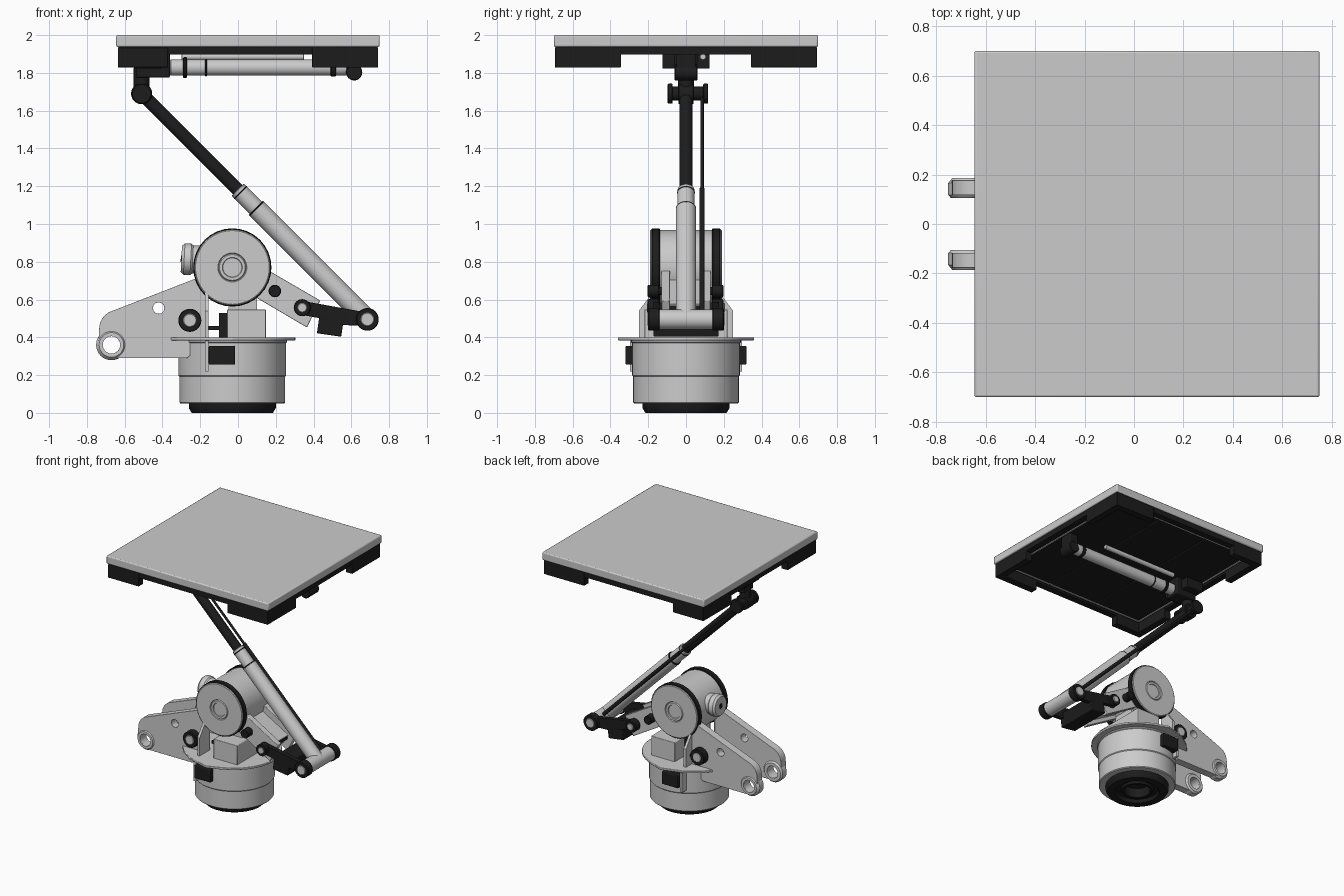
import bpy, bmesh, math
from mathutils import Vector

if "Cube" in bpy.data.objects:
    bpy.data.objects.remove(bpy.data.objects["Cube"])

dark = bpy.data.materials.new("dark")
dark.diffuse_color = (0.012, 0.012, 0.012, 1)
dark.use_nodes = True
dark.node_tree.nodes["Principled BSDF"].inputs["Base Color"].default_value = dark.diffuse_color
CX = -0.03                       # x of the turning axis


def finish(ob, mat=None, bevel=0):
    if mat:
        ob.data.materials.append(mat)
    if bevel:
        m = ob.modifiers.new("bevel", 'BEVEL')
        m.width, m.segments, m.limit_method = bevel, 2, 'ANGLE'
    bpy.ops.object.select_all(action='DESELECT')
    ob.select_set(True)
    bpy.context.view_layer.objects.active = ob
    bpy.ops.object.shade_smooth_by_angle(angle=math.radians(35))
    return ob


def box(name, x, y, z, mat=None, bevel=0, tilt=0):
    c = [(a + b) / 2 for a, b in (x, y, z)]
    bpy.ops.mesh.primitive_cube_add(size=1, location=c)
    ob = bpy.context.object
    ob.name = name
    for v in ob.data.vertices:
        v.co = Vector((v.co.x * (x[1] - x[0]), v.co.y * (y[1] - y[0]), v.co.z * (z[1] - z[0])))
    ob.rotation_euler.y = math.radians(tilt)
    return finish(ob, mat, bevel)


def lathe(name, start, end, profile, mat=None, n=48):
    """Spin (radius, distance) points around the line start -> end."""
    bm = bmesh.new()
    vs = [bm.verts.new((r, 0, d)) for r, d in profile]
    es = [bm.edges.new(p) for p in zip(vs, vs[1:])]
    bmesh.ops.spin(bm, geom=vs + es, axis=(0, 0, 1), cent=(0, 0, 0), steps=n, angle=math.tau)
    bmesh.ops.remove_doubles(bm, verts=bm.verts, dist=1e-5)
    bmesh.ops.recalc_face_normals(bm, faces=bm.faces)
    me = bpy.data.meshes.new(name)
    bm.to_mesh(me)
    bm.free()
    ob = bpy.data.objects.new(name, me)
    bpy.context.collection.objects.link(ob)
    ob.location = start
    ob.rotation_euler = (Vector(end) - Vector(start)).to_track_quat('Z', 'Y').to_euler()
    return finish(ob, mat)


def rod(name, a, b, r, mat=None, n=32, c=0.004):
    d = (Vector(b) - Vector(a)).length
    return lathe(name, a, b, [(0, 0), (r - c, 0), (r, c), (r, d - c), (r - c, d), (0, d)], mat, n)


def pin(name, x, z, y0, y1, r, mat=None):
    return rod(name, (x, y0, z), (x, y1, z), r, mat)


def plate(name, loops, mid, thick, mat=None, bevel=0, flat=False):
    """Extruded outline with holes, standing in xz at y=mid (flat: in xy at z=mid)."""
    cu = bpy.data.curves.new(name, 'CURVE')
    cu.dimensions, cu.fill_mode, cu.extrude = '2D', 'BOTH', thick / 2
    for pts in loops:
        s = cu.splines.new('POLY')
        s.points.add(len(pts) - 1)
        for p, (a, b) in zip(s.points, pts):
            p.co = (a, b, 0, 1)
        s.use_cyclic_u = True
    ob = bpy.data.objects.new(name, cu)
    bpy.context.collection.objects.link(ob)
    if flat:
        ob.location.z = mid
    else:
        ob.location.y, ob.rotation_euler.x = mid, math.pi / 2
    bpy.ops.object.select_all(action='DESELECT')
    ob.select_set(True)
    bpy.context.view_layer.objects.active = ob
    bpy.ops.object.convert(target='MESH')
    ob = bpy.context.object
    bm = bmesh.new()
    bm.from_mesh(ob.data)
    bmesh.ops.remove_doubles(bm, verts=bm.verts, dist=1e-5)
    bm.to_mesh(ob.data)
    bm.free()
    return finish(ob, mat, bevel)


def arc(cx, cz, r, a0, a1, n=24):
    return [(cx + r * math.cos(math.radians(a0 + (a1 - a0) * i / n)),
             cz + r * math.sin(math.radians(a0 + (a1 - a0) * i / n))) for i in range(n + 1)]


def hole(cx, cz, r):
    return arc(cx, cz, r, 0, 345, 23)


# panel top and its dark tray
box("panel_top", (-0.645, 0.75), (-0.7, 0.7), (1.938, 2.0), None, 0.008)
for i in range(3):
    x = -0.6 + i * 0.437
    box("tray_panel", (x, x + 0.43), (-0.66, 0.66), (1.912, 1.94), dark, 0.004)
for s in (-1, 1):
    box("tray_rim_side", (-0.632, 0.738), sorted((s * 0.64, s * 0.69)), (1.897, 1.94), dark)
    box("trim_side", (-0.57, 0.67), sorted((s * 0.615, s * 0.625)), (1.907, 1.914))
for x in (-0.632, 0.688):
    box("tray_rim_end", (x, x + 0.05), (-0.64, 0.64), (1.897, 1.94), dark)
for x in (-0.57, 0.66):
    box("trim_end", (x, x + 0.01), (-0.62, 0.62), (1.907, 1.914))
# L shaped corner blocks
for x, sx, length in ((-0.635, 1, 0.265), (0.741, -1, 0.35)):
    for s in (-1, 1):
        y, t = s * 0.693, 0.055
        L = [(x, y), (x + sx * length, y), (x + sx * length, y - s * t), (x + sx * t, y - s * t),
             (x + sx * t, y - s * 0.35), (x, y - s * 0.35)]
        plate("corner_block", [L], 1.882, 0.105, dark, 0.004, True)

# tilt cylinder below the panel
rod("tilt_cylinder", (-0.36, 0, 1.828), (0.58, 0, 1.828), 0.043)
for x, w, r in ((-0.175, 0.012, 0.046), (0.49, 0.03, 0.047), (-0.29, 0.02, 0.055)):
    rod("tilt_collar", (x, 0, 1.828), (x + w, 0, 1.828), r, dark)
rod("tilt_guide_rod", (-0.3, 0.09, 1.885), (0.35, 0.09, 1.885), 0.018)
pin("tilt_end_pivot", 0.615, 1.803, -0.06, 0.06, 0.043, dark)
box("tilt_end_lug", (0.575, 0.65), (-0.05, 0.05), (1.81, 1.915), dark, 0.006)
box("head_bracket", (-0.54, -0.36), (-0.06, 0.06), (1.775, 1.915), dark, 0.008)
box("head_bracket_plate", (-0.55, -0.4), (-0.125, 0.125), (1.822, 1.9), dark, 0.006)
rod("head_neck", (-0.51, 0, 1.68), (-0.51, 0, 1.83), 0.042, dark)
pin("elbow_pivot", -0.51, 1.69, -0.085, 0.1, 0.037, dark)
pin("elbow_hub", -0.51, 1.69, -0.04, 0.04, 0.056, dark)
for y in (-0.085, 0.103):
    pin("elbow_cap", -0.51, 1.69, y - 0.012, y + 0.014, 0.053, dark)

# telescopic arm: dark inner tube, grey sleeve and outer tube
P, Q = Vector((-0.51, 0, 1.69)), Vector((0.685, 0, 0.495))
at = lambda t, y=0: P.lerp(Q, t) + Vector((0, y, 0))
rod("arm_inner", at(0), at(0.5), 0.035, dark)
rod("arm_sleeve", at(0.425), at(0.52), 0.045)
rod("arm_outer", at(0.508), at(1), 0.053)
for t, r in ((0.435, 0.047), (0.506, 0.054)):
    rod("arm_ring", at(t), at(t + 0.006), r, dark)
rod("side_rod", at(0, 0.085), at(0.5, 0.085), 0.009, dark, 16)
rod("side_rod_sleeve", at(0.42, 0.085), at(0.98, 0.085), 0.014, dark, 16)

# lower arm joint and linkage
pin("lower_joint", 0.685, 0.495, -0.15, 0.15, 0.053)
for s in (-1, 1):
    y = s * 0.17
    pin("lower_joint_collar", 0.685, 0.495, y - 0.03, y + 0.03, 0.06, dark)
    pin("lower_joint_cap", 0.685, 0.495, y - 0.034, y + 0.034, 0.036)
    plate("dark_link", [[(0.33, 0.595), (0.69, 0.53), (0.68, 0.46), (0.56, 0.465), (0.44, 0.5), (0.33, 0.52)]],
          s * 0.155, 0.035, dark, 0.004)
    plate("grey_link", [[(0.16, 0.755), (0.435, 0.595), (0.365, 0.452), (0.08, 0.62)]],
          s * 0.108, 0.045, None, 0.004)
    for x, z, r in ((0.34, 0.557, 0.045), (0.195, 0.645, 0.033)):
        pin("link_pivot", x, z, y - 0.033, y + 0.028, r, dark)
    pin("link_pivot_cap", 0.34, 0.557, y - 0.036, y + 0.036, 0.026)
box("link_web", (0.1, 0.37), (-0.09, 0.09), (0.57, 0.65), None, 0, 30)
pin("link_shaft", 0.34, 0.557, -0.15, 0.15, 0.028, dark)
pin("link_rear_shaft", 0.195, 0.645, -0.15, 0.15, 0.022, dark)
box("link_block", (0.425, 0.555), (-0.172, 0.172), (0.412, 0.522), dark, 0.005, 8)

# drum with dark rims and ringed end caps
pin("drum", CX, 0.77, -0.15, 0.15, 0.197)
for s in (-1, 1):
    pin("drum_rim", CX, 0.77, s * 0.16 - 0.022, s * 0.16 + 0.022, 0.207, dark)
    lathe("drum_cap", (CX, s * 0.15, 0.77), (CX, s, 0.77),
          [(0, 0), (0.2, 0), (0.2, 0.036), (0.195, 0.04), (0.077, 0.04), (0.073, 0.034), (0.068, 0.04),
           (0.053, 0.04), (0.05, 0.034), (0, 0.034)])
lathe("round_cap", (-0.2, 0, 0.81), (-0.4, 0, 0.82),
      [(0, 0), (0.075, 0), (0.075, 0.04), (0.083, 0.05), (0.083, 0.085), (0.07, 0.1), (0, 0.1)])
rod("round_cap_centre", (-0.285, 0, 0.814), (-0.303, 0, 0.815), 0.02, dark)

# rear bracket: two cheeks with eyes, holes and rollers
for s in (-1, 1):
    outline = ([(-0.165, 0.73), (-0.24, 0.705)] + arc(-0.635, 0.445, 0.1, 105, 180, 8)
               + arc(-0.67, 0.36, 0.07, 170, 270, 10) + [(-0.27, 0.29), (-0.165, 0.38)])
    plate("rear_cheek", [outline, hole(-0.42, 0.555, 0.03), hole(-0.67, 0.36, 0.046)], s * 0.147, 0.06, None, 0.006)
    lathe("rear_eye", (-0.67, s * 0.105, 0.36), (-0.67, s, 0.36),
          [(0.046, 0), (0.07, 0), (0.081, 0.012), (0.081, 0.06), (0.065, 0.08), (0.046, 0.08), (0.046, 0)])
    pin("roller", -0.255, 0.49, s * 0.19 - 0.04, s * 0.19 + 0.04, 0.061, dark)
    pin("roller_cap", -0.255, 0.49, s * 0.19 - 0.044, s * 0.19 + 0.044, 0.036)
    # cross gussets, base side boxes
    g = plate("gusset", [[(s * 0.12, 0.7), (s * 0.185, 0.7), (s * 0.19, 0.62), (s * 0.25, 0.54), (s * 0.25, 0.4),
                          (s * 0.297, 0.38), (s * 0.297, 0.22), (s * 0.12, 0.22)]], 0, 0.02)
    g.rotation_euler.z = math.pi / 2
    g.location.x = -0.165
    box("base_side_box", (-0.155, -0.015), sorted((s * 0.25, s * 0.32)), (0.255, 0.355), dark, 0.006)

# drum pedestal and dark inner parts
box("pedestal", (-0.057, 0.147), (-0.22, 0.22), (0.39, 0.548), None, 0.004)
box("pedestal_core", (-0.05, 0.1), (-0.09, 0.09), (0.54, 0.65))
box("inner_post", (-0.1, -0.055), (-0.1, 0.1), (0.39, 0.53), dark)
box("inner_plate", (-0.16, -0.06), (-0.1, 0.1), (0.44, 0.46), dark)

# flange, turntable base and dark foot
half = [(-0.36, 0.17), (-0.3, 0.24), (-0.2, 0.31), (-0.03, 0.36), (0.08, 0.32)] + arc(CX, 0, 0.335, 58, 4, 10)
plate("flange", [half + [(x, -y) for x, y in reversed(half)]], 0.392, 0.016, None, 0.003, True)
rod("flange_underplate", (CX, 0, 0.37), (CX, 0, 0.386), 0.29, None, 64)
lathe("base", (CX, 0, 0), (CX, 0, 1), [(0.2, 0.05), (0.275, 0.05), (0.28, 0.056), (0.28, 0.192), (0.285, 0.198),
                                       (0.285, 0.375), (0, 0.375)], None, 64)
lathe("foot", (CX, 0, 0), (CX, 0, 1), [(0.23, 0.06), (0.23, 0.025), (0.215, 0), (0.16, 0), (0.15, 0.025), (0.12, 0.025),
                                       (0.11, 0.01), (0.095, 0.01), (0.09, 0.08), (0, 0.08)], dark, 64)
